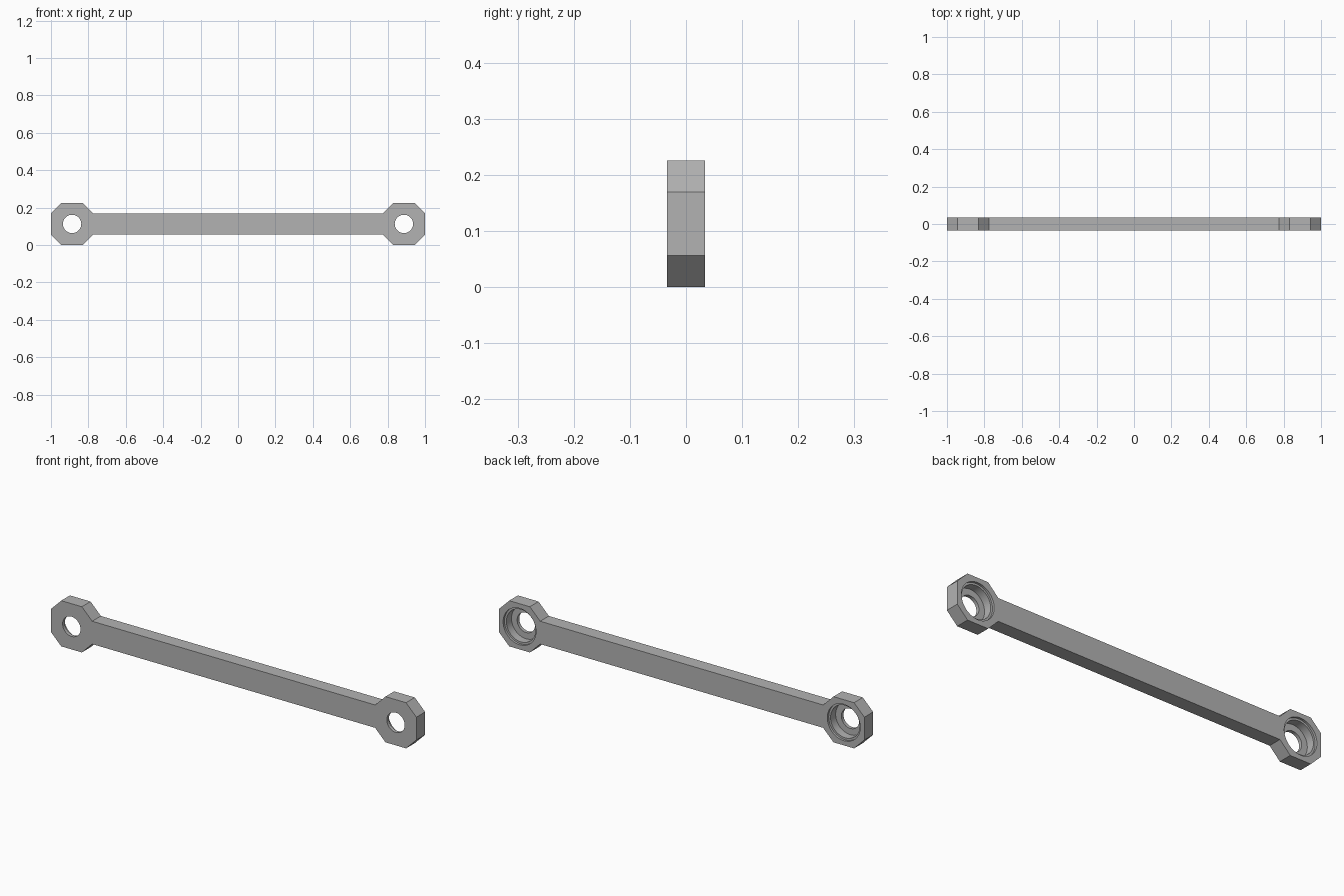
import bpy, bmesh, math

cube = bpy.data.objects.get("Cube")
if cube:
    bpy.data.objects.remove(cube, do_unlink=True)

HALF = 0.113      # half width of each end head
FLAT = 0.0565     # half length of a head's flats, also half the bar's height
EYE_X = 1 - HALF  # centre of each eye
DEPTH = 0.034     # half thickness

grey = bpy.data.materials.new("grey_metal")
grey.use_nodes = True
colour = (0.45, 0.45, 0.45, 1)
grey.diffuse_color = colour
grey.node_tree.nodes["Principled BSDF"].inputs["Base Color"].default_value = colour


def make_object(name, bm):
    bmesh.ops.recalc_face_normals(bm, faces=bm.faces)
    mesh = bpy.data.meshes.new(name)
    bm.to_mesh(mesh)
    bm.free()
    mesh.materials.append(grey)
    obj = bpy.data.objects.new(name, mesh)
    bpy.context.collection.objects.link(obj)
    return obj


# Link arm: bar and both octagonal heads in one outline
right_end = [(EYE_X - HALF, -FLAT), (EYE_X - FLAT, -HALF), (EYE_X + FLAT, -HALF),
             (1, -FLAT), (1, FLAT), (EYE_X + FLAT, HALF),
             (EYE_X - FLAT, HALF), (EYE_X - HALF, FLAT)]
outline = right_end + [(-x, -z) for x, z in right_end]
bm = bmesh.new()
face = bm.faces.new([bm.verts.new((x, -DEPTH, z + HALF)) for x, z in outline])
extruded = bmesh.ops.extrude_face_region(bm, geom=[face])["geom"]
bmesh.ops.translate(bm, vec=(0, 2 * DEPTH, 0),
                    verts=[v for v in extruded if isinstance(v, bmesh.types.BMVert)])
arm = make_object("link_arm", bm)


# Stepped eye: through hole, bearing seat and shallow rim opening at the back
def eye_cutter(x):
    profile = [(0.049, -0.06), (0.049, -0.017), (0.08, -0.017),
               (0.08, 0.023), (0.09, 0.023), (0.09, 0.06)]
    sides = 48
    bm = bmesh.new()
    rings = []
    for radius, y in profile:
        angles = [2 * math.pi * i / sides for i in range(sides)]
        rings.append([bm.verts.new((x + radius * math.cos(a), y,
                                    HALF + radius * math.sin(a))) for a in angles])
    for low, high in zip(rings, rings[1:]):
        for i in range(sides):
            j = (i + 1) % sides
            bm.faces.new((low[i], low[j], high[j], high[i]))
    bm.faces.new(rings[0])
    bm.faces.new(rings[-1])
    cutter = make_object("eye_cutter", bm)
    cutter.hide_render = True
    return cutter


bpy.context.view_layer.objects.active = arm
arm.select_set(True)
for side in (-1, 1):
    cutter = eye_cutter(side * EYE_X)
    cut = arm.modifiers.new("eye", "BOOLEAN")
    cut.operation = "DIFFERENCE"
    cut.solver = "EXACT"
    cut.object = cutter
    bpy.ops.object.modifier_apply(modifier=cut.name)
    bpy.data.objects.remove(cutter, do_unlink=True)

bpy.ops.object.shade_smooth_by_angle(angle=math.radians(30))
